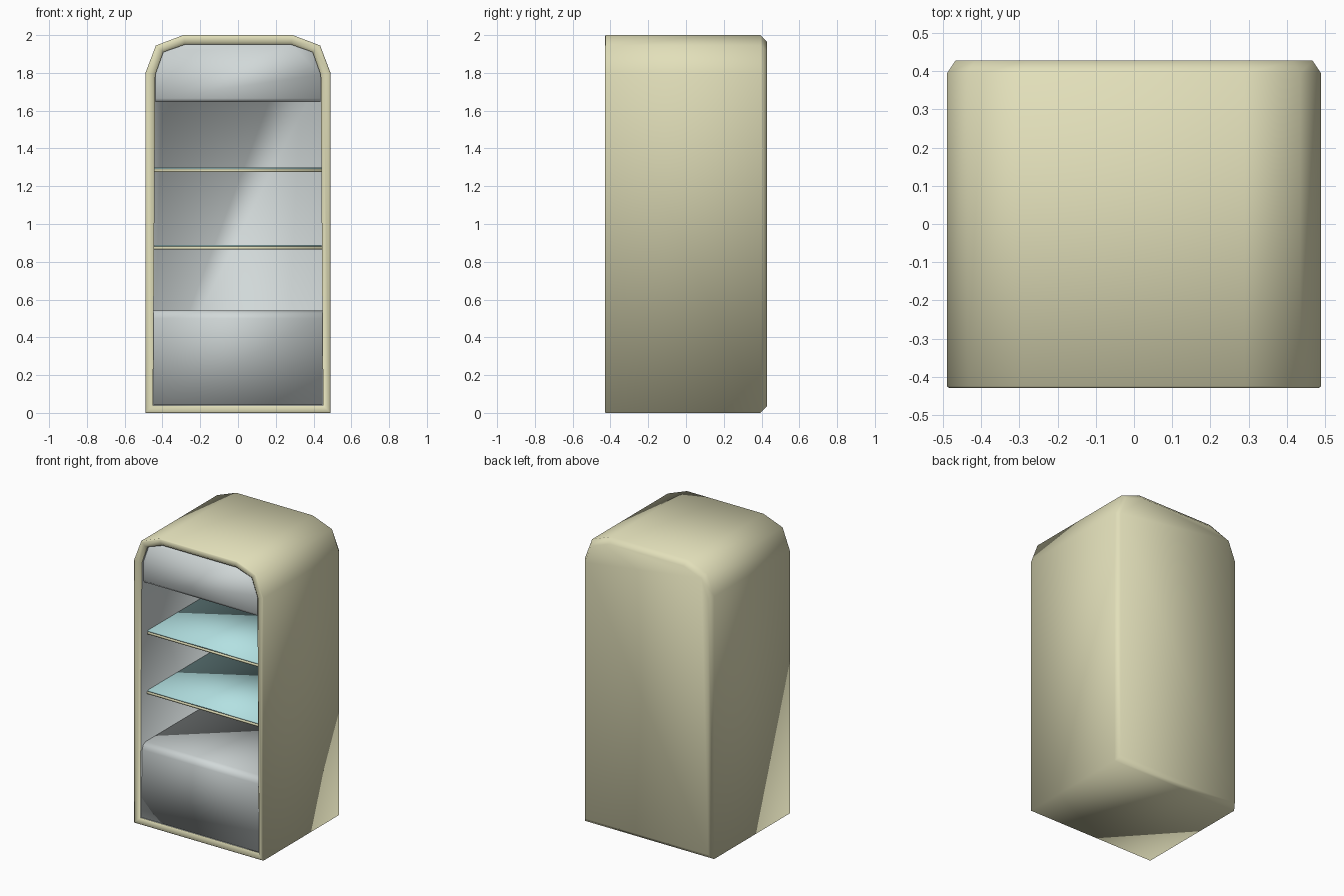
import bpy, bmesh

if "Cube" in bpy.data.objects:
    bpy.data.objects.remove(bpy.data.objects["Cube"])


def mat(name, rgb):
    m = bpy.data.materials.new(name)
    m.diffuse_color = (*rgb, 1)
    m.use_nodes = True
    m.node_tree.nodes["Principled BSDF"].inputs["Base Color"].default_value = m.diffuse_color
    return m


CREAM = mat("cream enamel", (0.76, 0.74, 0.49))
GREY = mat("pale grey liner", (0.64, 0.69, 0.69))
GLASS = mat("pale cyan glass", (0.45, 0.75, 0.76))


def loft(name, rings, material, cap_first=True, cap_last=True, inward=False):
    """Skin a list of equal-length point loops."""
    bm = bmesh.new()
    loops = [[bm.verts.new(p) for p in r] for r in rings]
    n = len(loops[0])
    for a, b in zip(loops, loops[1:]):
        for i in range(n):
            j = (i + 1) % n
            bm.faces.new((a[i], a[j], b[j], b[i]))
    if cap_first:
        bm.faces.new(loops[0])
    if cap_last:
        bm.faces.new(loops[-1])
    bmesh.ops.recalc_face_normals(bm, faces=bm.faces)
    if inward:
        bmesh.ops.reverse_faces(bm, faces=bm.faces)
    for f in bm.faces:
        f.smooth = True
    me = bpy.data.meshes.new(name)
    bm.to_mesh(me)
    bm.free()
    me.materials.append(material)
    ob = bpy.data.objects.new(name, me)
    bpy.context.collection.objects.link(ob)
    return ob


def arch(half, y):
    """Mirror a half outline (x, z) listed bottom to top, placed at depth y."""
    return [(x, y, z) for x, z in half] + [(-x, y, z) for x, z in reversed(half)]


OUTER = [(0.49, 0), (0.49, 1.80), (0.435, 1.945), (0.29, 2.0)]
INNER = [(0.45, 0.04), (0.438, 1.79), (0.395, 1.91), (0.28, 1.95)]
BACK = [(0.468, 0.035), (0.468, 1.79), (0.417, 1.917), (0.28, 1.965)]


def blend(t):
    return [(a + (c - a) * t, b + (d - b) * t) for (a, b), (c, d) in zip(OUTER, INNER)]


# Cabinet shell with chamfered back and rolled front rim
loft("cabinet_shell", [arch(BACK, 0.428), arch(OUTER, 0.395), arch(OUTER, -0.425),
                       arch(blend(0.15), -0.43), arch(blend(0.7), -0.43),
                       arch(INNER, -0.415)], CREAM, cap_last=False)

# Inner liner, open at the front
loft("inner_liner", [arch(INNER, -0.415), arch(INNER, 0.38)], GREY,
     cap_first=False, inward=True)


# Freezer block filling the arched top
def freezer(z, y):
    return arch([(0.438, z)] + INNER[1:], y)


loft("freezer_block", [freezer(1.665, -0.40), freezer(1.645, -0.385),
                       freezer(1.645, 0.379)], GREY)

# Lower compartment block with a softened front edge
side = [(-0.41, 0.041), (-0.40, 0.50), (-0.388, 0.53), (-0.36, 0.542),
        (0.379, 0.542), (0.379, 0.041)]
loft("lower_compartment", [[(x, y, z) for y, z in side] for x in (-0.447, 0.447)], GREY)


# Two glass shelves on cream trays
def plate(name, hx, y0, y1, z0, z1, material):
    loft(name, [[(-hx, y0, z), (hx, y0, z), (hx, y1, z), (-hx, y1, z)]
                for z in (z0, z1)], material)


for label, z in (("lower", 0.866), ("upper", 1.276)):
    plate(label + "_shelf_tray", 0.446, -0.352, 0.379, z, z + 0.014, CREAM)
    plate(label + "_shelf_glass", 0.442, -0.345, 0.379, z + 0.014, z + 0.024, GLASS)
